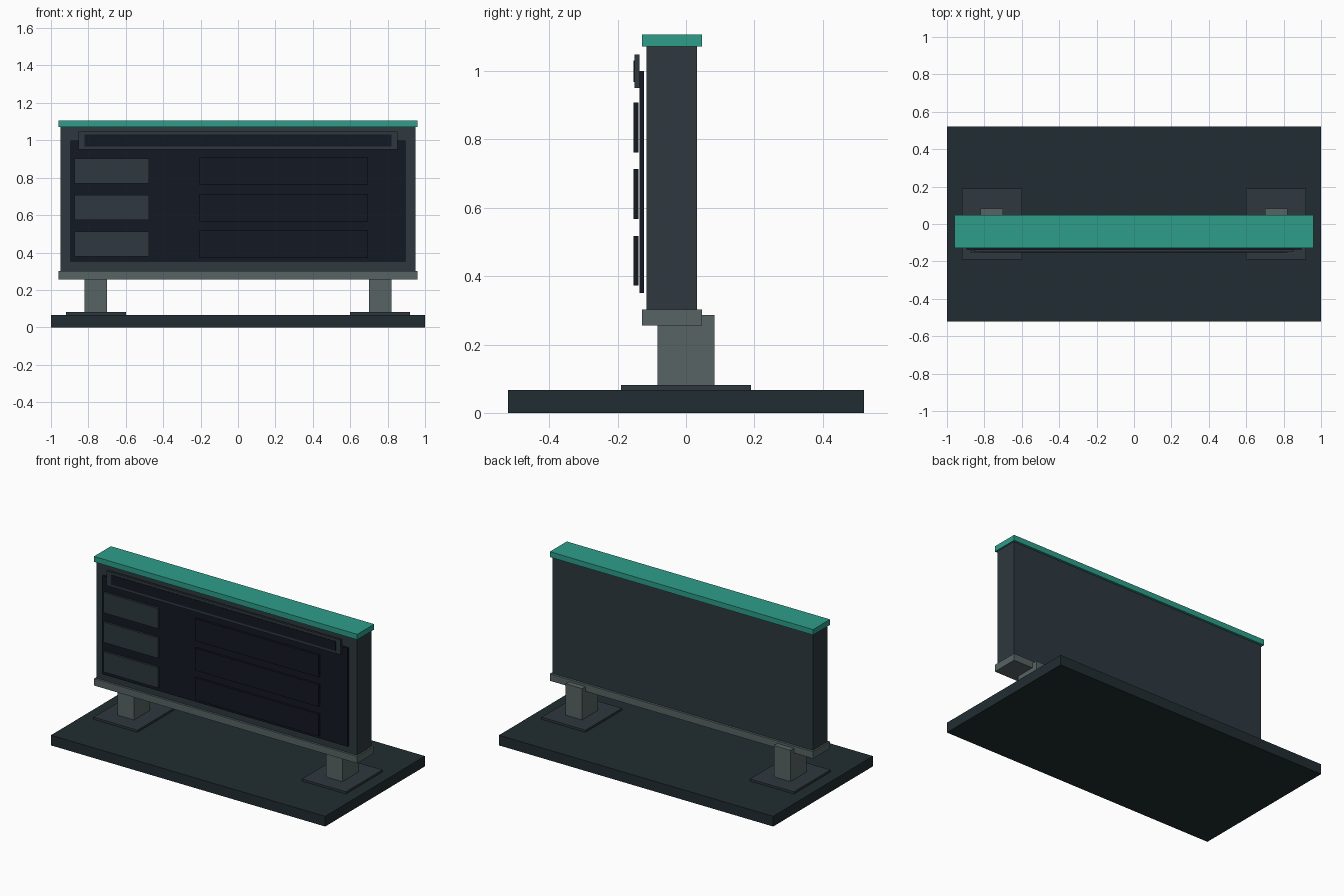
import bpy

if "Cube" in bpy.data.objects:
    bpy.data.objects.remove(bpy.data.objects["Cube"])


def material(name, rgb):
    # sRGB 0-255 to linear diffuse colour
    m = bpy.data.materials.new(name)
    m.diffuse_color = (*[(c / 255 / 1.055 + 0.0521) ** 2.4 for c in rgb], 1)
    m.use_nodes = True
    m.node_tree.nodes["Principled BSDF"].inputs["Base Color"].default_value = m.diffuse_color
    return m


def box(name, x, y, z, mat):
    # Box from (min, max) ranges on each axis
    bpy.ops.mesh.primitive_cube_add(
        size=1, location=[(a + b) / 2 for a, b in (x, y, z)])
    o = bpy.context.object
    o.name = name
    o.scale = [b - a for a, b in (x, y, z)]
    bpy.ops.object.transform_apply(location=False, rotation=False, scale=True)
    o.data.materials.append(mat)
    return o


slate = material("slate", (33, 44, 49))
casing = material("casing", (46, 56, 63))
steel = material("steel", (88, 99, 99))
screen = material("screen", (20, 24, 34))
teal = material("teal", (46, 158, 138))

# Ground slab
box("base_slab", (-1, 1), (-0.52, 0.52), (0, 0.067), slate)

# Mirrored foot plates and posts
for side, s in (("left", -1), ("right", 1)):
    box(side + "_foot_plate", sorted((s * 0.60, s * 0.92)), (-0.19, 0.19), (0.067, 0.081), casing)
    box(side + "_post", sorted((s * 0.70, s * 0.82)), (-0.084, 0.083), (0.081, 0.287), steel)

# Cabinet with lower rail and coloured cap
box("cabinet", (-0.95, 0.95), (-0.115, 0.032), (0.302, 1.071), casing)
box("lower_rail", (-0.96, 0.96), (-0.129, 0.047), (0.256, 0.302), steel)
box("top_cap", (-0.96, 0.96), (-0.129, 0.047), (1.071, 1.107), teal)

# Display panel and header strip
box("display_panel", (-0.895, 0.895), (-0.136, -0.123), (0.351, 1.0), screen)
box("header_frame", (-0.853, 0.853), (-0.150, -0.136), (0.951, 1.048), casing)
box("header_strip", (-0.82, 0.82), (-0.153, -0.140), (0.968, 1.031), screen)

# Three rows: a label block and a long readout bar
for i in range(3):
    z = 0.445 + i * 0.195
    box(f"row_label_{i + 1}", (-0.875, -0.476), (-0.153, -0.139), (z - 0.067, z + 0.067), casing)
    box(f"row_bar_{i + 1}", (-0.206, 0.695), (-0.153, -0.139), (z - 0.073, z + 0.073), screen)
